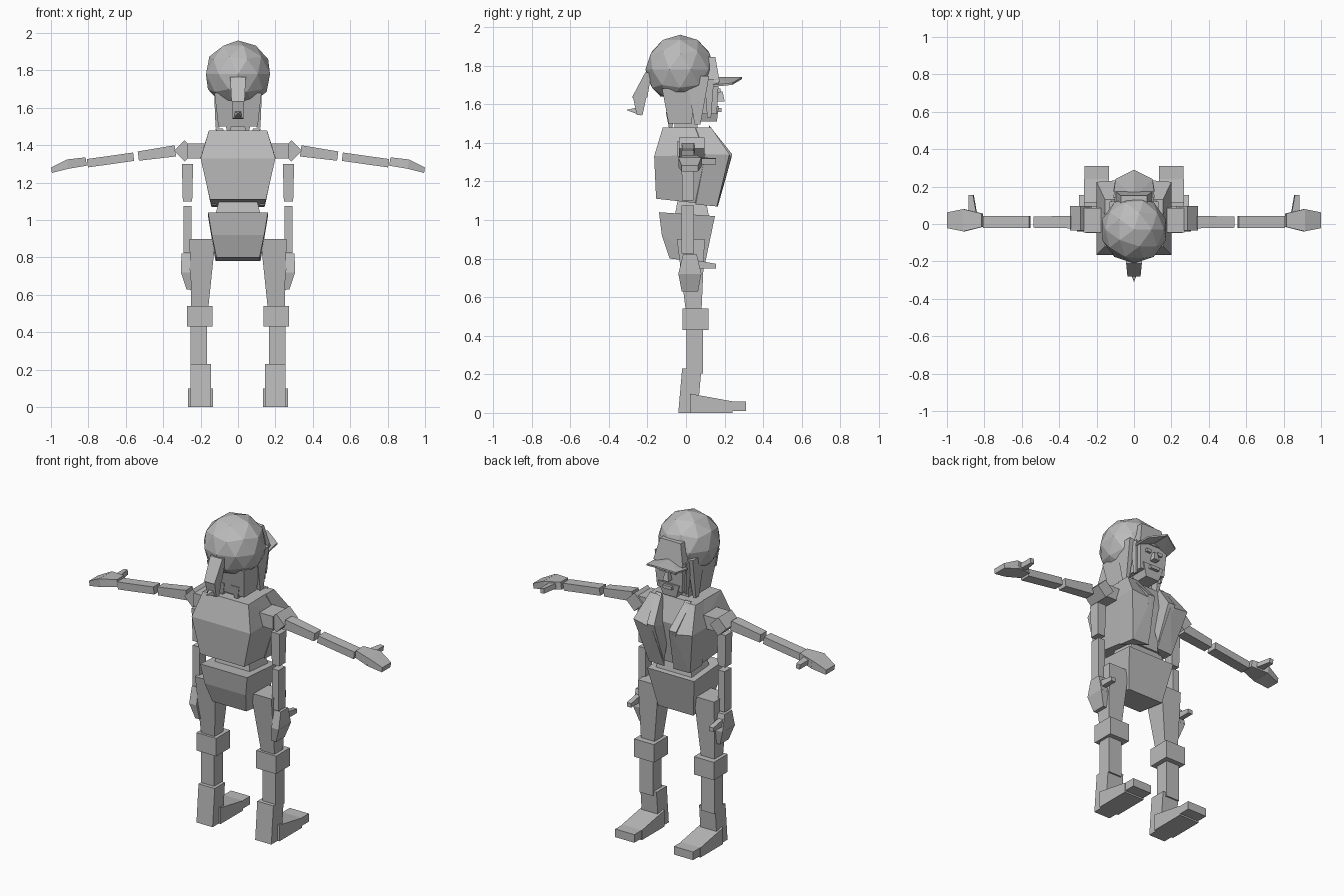
import bpy
import bmesh
from math import radians
from mathutils import Matrix, Vector

default_cube = bpy.data.objects.get("Cube")
if default_cube:
    bpy.data.objects.remove(default_cube, do_unlink=True)

grey = (.5, .5, .5, 1)
material = bpy.data.materials.new("plain grey")
material.use_nodes = True
material.diffuse_color = grey
material.node_tree.nodes["Principled BSDF"].inputs["Base Color"].default_value = grey


def finish(name, bm):
    """Turn a bmesh into a flat-shaded grey object."""
    bmesh.ops.recalc_face_normals(bm, faces=bm.faces)
    mesh = bpy.data.meshes.new(name)
    bm.to_mesh(mesh)
    bm.free()
    mesh.materials.append(material)
    part = bpy.data.objects.new(name, mesh)
    bpy.context.collection.objects.link(part)


def convex(name, points):
    """Convex solid around a few corner points."""
    bm = bmesh.new()
    for point in sorted(set(points)):
        bm.verts.new(point)
    bmesh.ops.convex_hull(bm, input=bm.verts)
    loose = [vert for vert in bm.verts if not vert.link_faces]
    bmesh.ops.delete(bm, geom=loose, context="VERTS")
    bmesh.ops.dissolve_limit(bm, angle_limit=radians(2), verts=bm.verts, edges=bm.edges)
    finish(name, bm)


def solid(name, points, paired=False):
    """Left and right copies, or one shape mirrored onto itself."""
    points = [tuple(point) for point in points]
    mirrored = [(-x, y, z) for x, y, z in points]
    if paired:
        convex("left_" + name, points)
        convex("right_" + name, mirrored)
    else:
        convex(name, points + mirrored)


def box(name, centre, size, top=(1, 1), shift=(0, 0), slope=0, paired=False, pose=Matrix()):
    """Box whose top can be scaled, shifted, or sloped down towards +y."""
    corners = []
    for i in (-1, 1):
        for j in (-1, 1):
            base = Vector((i * size[0], j * size[1], -size[2])) / 2
            lid = Vector((base.x * top[0] + shift[0], base.y * top[1] + shift[1], -base.z))
            if j > 0:
                lid.z -= slope
            corners += [pose @ (Vector(centre) + corner) for corner in (base, lid)]
    solid(name, corners, paired)


def pair(name, centre, size, **options):
    box(name, centre, size, paired=True, **options)


def joint(position, degrees):
    return Matrix.Translation(position) @ Matrix.Rotation(radians(degrees), 4, "Y")


# Faceted cap crown, cut flat underneath
bm = bmesh.new()
bmesh.ops.create_icosphere(bm, subdivisions=2, radius=.18)
bmesh.ops.translate(bm, verts=bm.verts, vec=Vector((0, -.03, 1.78)))
bmesh.ops.bisect_plane(bm, geom=bm.verts[:] + bm.edges[:] + bm.faces[:],
                       plane_co=(0, 0, 1.64), plane_no=(0, 0, -1), clear_outer=True)
bmesh.ops.holes_fill(bm, edges=bm.edges)
finish("cap_crown", bm)

# Cap front and folded brim
box("cap_front", centre=(0, .11, 1.78), size=(.2, .13, .13), top=(.7, .8), shift=(0, -.01))
brim_outline = [(.11, .14, 1.69), (.1, .24, 1.7), (0, .29, 1.73), (0, .14, 1.73)]
solid("brim", [(x, y, z + thickness) for x, y, z in brim_outline for thickness in (0, .01)],
      paired=True)

# Head, face details and neck
box("neck", centre=(0, 0, 1.5), size=(.12, .12, .15))
box("head", centre=(0, .06, 1.64), size=(.17, .2, .18), top=(1.15, 1.1))
box("jaw", centre=(0, .11, 1.55), size=(.09, .1, .08), top=(1.6, 1.2))
box("nose", centre=(0, .18, 1.64), size=(.04, .04, .05), top=(.5, .5))
box("lips", centre=(0, .16, 1.57), size=(.06, .05, .02))
pair("eye", centre=(.04, .16, 1.67), size=(.03, .04, .02))

# Hair at the back, loose strands by the cheeks
box("back_hair", centre=(0, -.03, 1.59), size=(.21, .12, .18), top=(1.2, 1.4), shift=(0, -.01))
pair("side_hair", centre=(.11, .06, 1.62), size=(.02, .03, .25), top=(2, 4))
pair("front_strand", centre=(.09, .12, 1.63), size=(.01, .02, .2), top=(3, 2.5))
pair("nape_strand", centre=(.05, -.08, 1.51), size=(.01, .01, .1), top=(6, 5))

# Ponytail, flicking out at the tip
box("ponytail_root", centre=(0, -.24, 1.7), size=(.07, .08, .13), top=(1.2, .4), shift=(0, .045))
box("ponytail_end", centre=(0, -.24, 1.59), size=(.06, .03, .09), top=(1.1, 2.3))
solid("ponytail_tip", [(0, -.31, 1.57), (.03, -.22, 1.59), (.03, -.23, 1.54)])

# Torso, widest at the chest, and the open jacket over its front
solid("torso", [(.155, -.12, 1.48), (.15, .11, 1.48), (.2, -.165, 1.33),
                (.2, .16, 1.34), (.15, -.155, 1.11), (.14, .12, 1.08)])
solid("jacket_front", [(.155, .05, 1.48), (.155, .13, 1.48), (.09, .13, 1.48),
                       (.2, .1, 1.34), (.2, .225, 1.34), (.07, .235, 1.32),
                       (.145, .05, 1.08), (.14, .16, 1.07), (.03, .165, 1.07)], paired=True)
solid("lapel", [(.12, .12, 1.49), (.08, .12, 1.49), (.1, .24, 1.34),
                (.05, .24, 1.34), (.03, .17, 1.1), (.04, .1, 1.3)], paired=True)

# Waist and pelvis
box("waist", centre=(0, .03, 1.06), size=(.25, .18, .1), top=(.8, .8))
solid("pelvis", [(.16, -.14, 1.04), (.16, .15, 1.02), (.14, -.125, .92),
                 (.115, -.085, .8), (.12, .1, .78)])

# Legs, knee pads and boots
pair("thigh", centre=(.205, .04, .71), size=(.09, .08, .38), top=(1.55, 1.8), shift=(-.015, -.015))
pair("knee_pad", centre=(.204, .05, .485), size=(.135, .135, .11))
pair("shin", centre=(.21, .045, .33), size=(.09, .085, .25))
pair("boot_shaft", centre=(.2, .01, .115), size=(.11, .1, .23), shift=(0, .02))
pair("foot", centre=(.2, .13, .05), size=(.135, .22, .1), slope=.04)
pair("toe", centre=(.2, .27, .035), size=(.13, .08, .05))

# Shoulders, with a block turned on its edge
pair("shoulder_base", centre=(.22, .02, 1.37), size=(.1, .13, .08))
pair("shoulder", centre=(0, 0, 0), size=(.08, .13, .08), pose=joint((.285, .03, 1.37), 45))

# Two pairs of arms of one design, stretched out and hanging down
for style, position, degrees in (("outstretched", (.335, 0, 1.37), -82),
                                 ("hanging", (.27, 0, 1.3), 0)):
    pose = joint(position, degrees)
    pair(style + "_upper_arm", centre=(0, .01, -.1), size=(.05, .06, .2), top=(1.2, 1.1), pose=pose)
    pair(style + "_forearm", centre=(0, .01, -.35), size=(.045, .065, .25), pose=pose)
    pair(style + "_palm", centre=(.01, .02, -.53), size=(.05, .12, .1), top=(.9, .6), pose=pose)
    pair(style + "_fingers", centre=(-.01, .02, -.625), size=(.03, .085, .09),
         top=(1.7, 1.4), shift=(.02, 0), pose=pose)
    pair(style + "_thumb", centre=(.01, .1, -.53), size=(.03, .11, .045), slope=.02, pose=pose)
